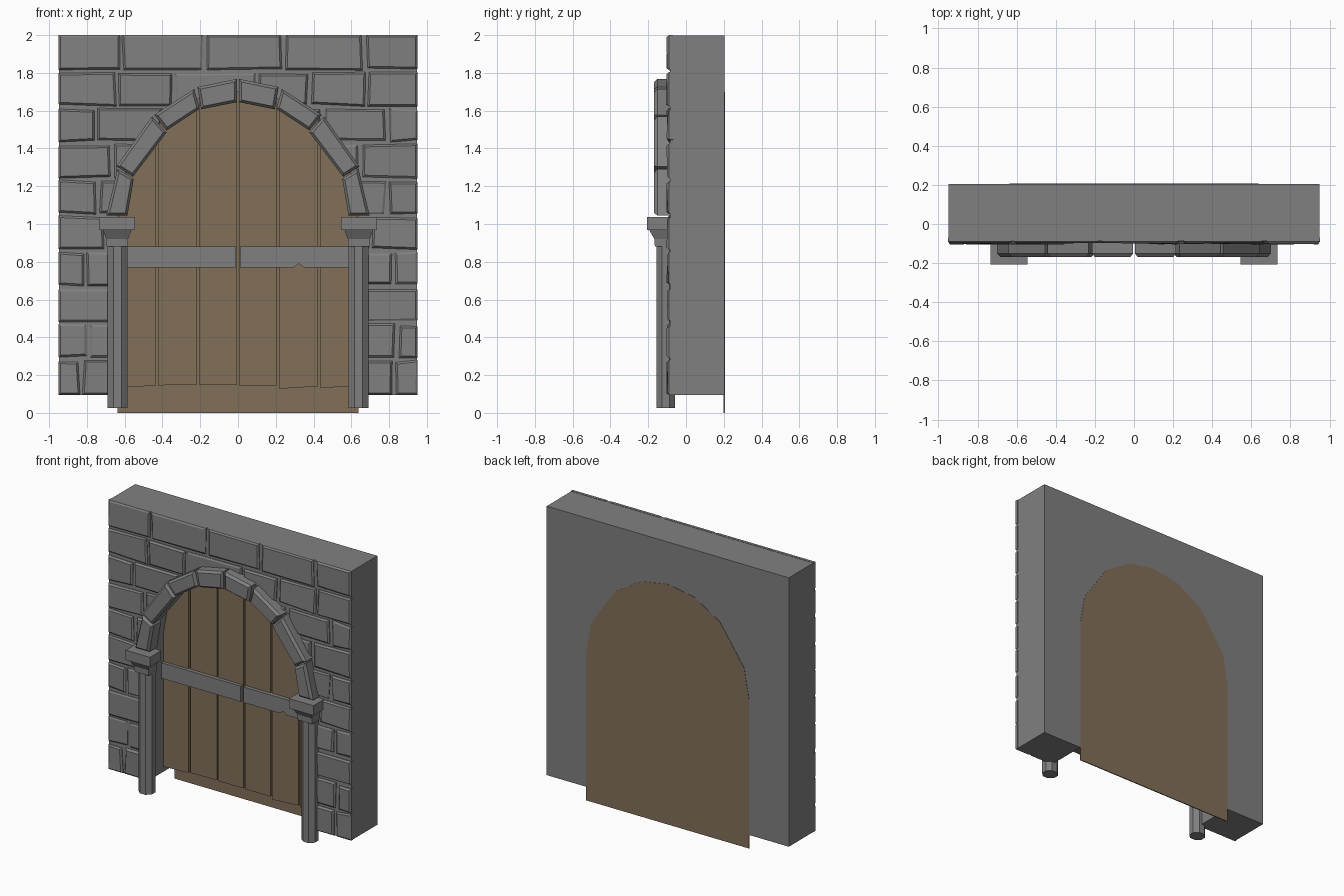
import bpy, bmesh, math, random
from mathutils import Vector

if "Cube" in bpy.data.objects:
    bpy.data.objects.remove(bpy.data.objects["Cube"])

random.seed(4)


def material(name, rgb):
    m = bpy.data.materials.new(name)
    m.diffuse_color = (*rgb, 1)
    m.use_nodes = True
    m.node_tree.nodes["Principled BSDF"].inputs["Base Color"].default_value = m.diffuse_color
    return m


STONE = material("grey stone", (0.216, 0.216, 0.216))
WOOD = material("brown wood", (0.225, 0.162, 0.1))


def finish(bm, name, mat):
    bmesh.ops.recalc_face_normals(bm, faces=bm.faces)
    me = bpy.data.meshes.new(name)
    bm.to_mesh(me)
    bm.free()
    me.materials.append(mat)
    ob = bpy.data.objects.new(name, me)
    bpy.context.collection.objects.link(ob)
    return ob


def skin(bm, rings):
    """Closed solid through rings that have the same number of points."""
    vs = [[bm.verts.new(p) for p in r] for r in rings]
    n = len(rings[0])
    for a, b in zip(vs, vs[1:]):
        for i in range(n):
            j = (i + 1) % n
            bm.faces.new((a[i], a[j], b[j], b[i]))
    bm.faces.new(vs[0][::-1])
    bm.faces.new(vs[-1])


def inset(poly, d):
    """Move each corner inwards along its two edges."""
    out, n = [], len(poly)
    for i in range(n):
        p = Vector(poly[i])
        a = (Vector(poly[i - 1]) - p).normalized()
        b = (Vector(poly[(i + 1) % n]) - p).normalized()
        out.append(p + (a + b) * d)
    return out


def prism(bm, poly, front, back, chamfer=0, depth=0.02, tilt=0):
    """Extrude an xz outline along y, with an optional chamfered front."""
    rings = [[(p[0], back, p[1]) for p in poly]]
    if chamfer:
        rings.append([(p[0], front + depth, p[1]) for p in poly])
        rings.append([(p[0], front + random.uniform(-tilt, tilt), p[1])
                      for p in inset(poly, chamfer)])
    else:
        rings.append([(p[0], front, p[1]) for p in poly])
    skin(bm, rings)


# Outline of the doorway
HALF = [(0.637, 1.05), (0.6, 1.265), (0.41, 1.542), (0.206, 1.665), (0, 1.70)]
ARCH = HALF + [(-x, z) for x, z in HALF[-2::-1]]


def arch_z(x):
    x = abs(x)
    for (x1, z1), (x0, z0) in zip(HALF, HALF[1:]):
        if x0 <= x <= x1:
            return z0 + (z1 - z0) * (x - x0) / (x1 - x0)
    return HALF[0][1]


# Wall core with the doorway through it
bm = bmesh.new()
prism(bm, [(-0.948, 0.095), (-0.948, 1.998), (0.948, 1.998), (0.948, 0.095),
           (0.637, 0.095)] + ARCH + [(-0.637, 0.095)], -0.086, 0.204)
finish(bm, "wall_core", STONE)

# Rough bricks, row by row from the top, with the joints of each row
ROWS = [(-.62, -.18, .24, .67), (-.64, -.34, .1, .38, .68), (-.75, -.4, .45, .79),
        (-.67, .65), (-.74, .79), (-.7, .7), (-.81, .82), (), (-.79, .84), (-.83, .83)]
bm = bmesh.new()
H = (2.0 - 0.095) / len(ROWS)


def rough():
    return random.uniform(0.003, 0.018)


for r, seams in enumerate(ROWS):
    top, bottom = 2.0 - r * H, 2.0 - (r + 1) * H
    xs = [-0.951, *seams, 0.951]
    for k in range(len(xs) - 1):
        l, rt = xs[k], xs[k + 1]
        first, last = k == 0, k == len(xs) - 2
        t = (lambda: 0) if r == 0 else rough
        b = (lambda: 0) if r == len(ROWS) - 1 else rough
        gl = (lambda: 0) if first else rough
        gr = (lambda: 0) if last else rough
        prism(bm, [(l + gl(), bottom + b()), (rt - gr(), bottom + b()),
                   (rt - gr(), top - t()), (l + gl(), top - t())],
              -0.1, -0.07, 0.01, 0.01, 0.005)
bricks = finish(bm, "wall_bricks", STONE)

# Clear the bricks out of the doorway
bm = bmesh.new()
prism(bm, [(0.64, -0.1)] + ARCH + [(-0.64, -0.1)], -0.3, 0.1)
cutter = finish(bm, "doorway_cutter", STONE)
cutter.hide_render = True
mod = bricks.modifiers.new("doorway", "BOOLEAN")
mod.operation, mod.solver, mod.object = "DIFFERENCE", "EXACT", cutter
bpy.context.view_layer.objects.active = bricks
bpy.ops.object.modifier_apply(modifier=mod.name)
bpy.data.objects.remove(cutter)

# Arch stones, mirrored left and right: inner start/end, outer end/start
STONES = [[(.006, 1.645), (.195, 1.607), (.215, 1.725), (.006, 1.768)],
          [(.203, 1.61), (.378, 1.495), (.443, 1.578), (.232, 1.715)],
          [(.378, 1.485), (.556, 1.25), (.643, 1.305), (.455, 1.57)],
          [(.552, 1.24), (.585, 1.045), (.697, 1.045), (.638, 1.292)]]
bm = bmesh.new()
for s in (1, -1):
    for q in STONES:
        prism(bm, [(s * x, z) for x, z in q], -0.17, -0.07, 0.014, 0.018)
finish(bm, "arch_stones", STONE)

# Octagonal posts and their capitals
for s, side in ((1, "right"), (-1, "left")):
    bm = bmesh.new()
    ring = [(s * 0.638 + 0.0563 * math.cos(math.pi / 8 + i * math.pi / 4),
             -0.107 + 0.052 * math.sin(math.pi / 8 + i * math.pi / 4)) for i in range(8)]
    skin(bm, [[(x, y, z) for x, y in ring] for z in (0.025, 0.9)])
    finish(bm, side + "_post", STONE)
    bm = bmesh.new()
    levels = [(0.88, 0.056, -0.165), (0.92, 0.058, -0.167), (0.968, 0.076, -0.195),
              (0.968, 0.095, -0.207), (1.037, 0.095, -0.207)]
    skin(bm, [[(s * 0.64 - w, y, z), (s * 0.64 + w, y, z),
               (s * 0.64 + w, -0.08, z), (s * 0.64 - w, -0.08, z)] for z, w, y in levels])
    finish(bm, side + "_capital", STONE)

# Back panel of the door
bm = bmesh.new()
prism(bm, [(0.637, 0)] + ARCH + [(-0.637, 0)], 0.199, 0.206)
finish(bm, "door_back_panel", WOOD)

# Door planks, tops following the arch
bm = bmesh.new()
joints = [-0.637, -0.43, -0.21, 0, 0.21, 0.43, 0.637]
for l, r in zip(joints, joints[1:]):
    a, b = l + 0.006, r - 0.006
    mids = [x for x, z in ARCH if a < x < b]
    tops = [(x, arch_z(x) - 0.004) for x in sorted([a, b] + mids, reverse=True)]
    prism(bm, [(a, random.uniform(.125, .15)), (b, random.uniform(.125, .15))] + tops,
          0.07 + random.uniform(-.004, .004), 0.2)
finish(bm, "door_planks", WOOD)

# Metal band in two halves, with a nick in the right one
bm = bmesh.new()
prism(bm, [(-0.63, 0.77), (-0.01, 0.77), (-0.01, 0.88), (-0.63, 0.88)], 0.045, 0.085)
prism(bm, [(0.01, 0.77), (0.295, 0.77), (0.322, 0.79), (0.35, 0.77),
           (0.63, 0.77), (0.63, 0.88), (0.01, 0.88)], 0.045, 0.085)
finish(bm, "door_band", STONE)
